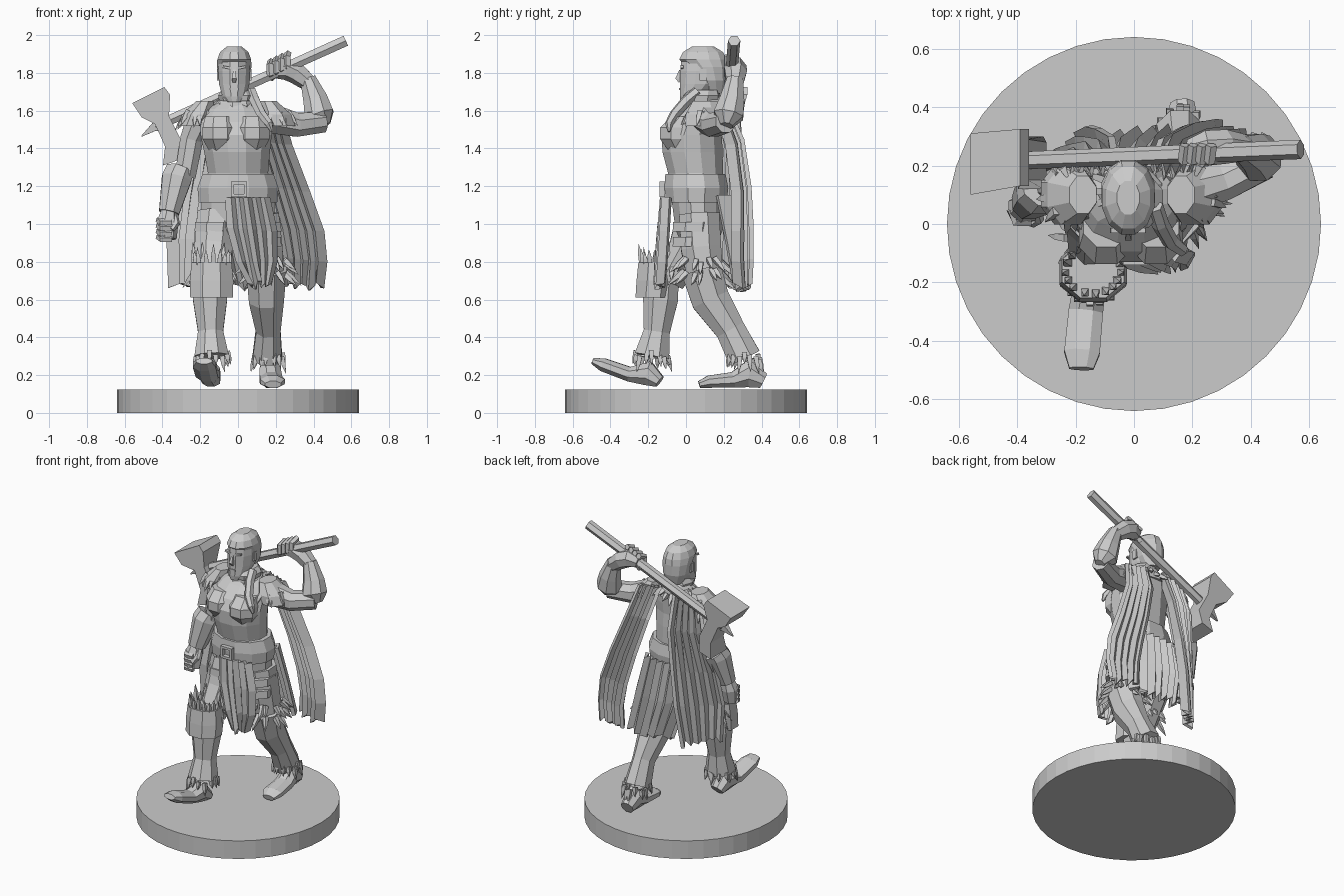
import bpy, bmesh, math, random
from mathutils import Vector as V

random.seed(4)


def finish(name, bm):
    bmesh.ops.recalc_face_normals(bm, faces=bm.faces[:])
    me = bpy.data.meshes.new(name)
    bm.to_mesh(me)
    bm.free()
    ob = bpy.data.objects.new(name, me)
    bpy.context.collection.objects.link(ob)
    return ob


def skin(bm, rings):
    """Bridge successive vertex rings and cap both ends."""
    n = len(rings[0])
    for a, b in zip(rings, rings[1:]):
        for k in range(n):
            bm.faces.new((a[k], a[(k + 1) % n], b[(k + 1) % n], b[k]))
    bm.faces.new(rings[0])
    bm.faces.new(rings[-1])


def add_tube(bm, pts, n=8):
    """Loft of ellipses along a path: points are (x, y, z, ru[, rv])."""
    ctr = [V(p[:3]) for p in pts]
    d = (ctr[-1] - ctr[0]).normalized()
    ref = V((0, 0, 1)) if abs(d.y) > 0.75 else V((0, 1, 0))
    rings = []
    for i, p in enumerate(pts):
        t = (ctr[min(i + 1, len(pts) - 1)] - ctr[max(i - 1, 0)]).normalized()
        u = ref.cross(t).normalized()
        v = t.cross(u)
        rings.append([bm.verts.new(ctr[i] + u * p[3] * math.cos(a) + v * p[-1] * math.sin(a))
                      for a in (2 * math.pi * (k + 0.5) / n for k in range(n))])
    skin(bm, rings)


def tube(name, pts, n=8):
    bm = bmesh.new()
    add_tube(bm, pts, n)
    return finish(name, bm)


def loft(name, rings, n=10):
    """Horizontal ellipses stacked upward: rings are (z, x, y, rx, ry)."""
    bm = bmesh.new()
    skin(bm, [[bm.verts.new((x + rx * math.cos(a), y + ry * math.sin(a), z))
               for a in (2 * math.pi * (k + 0.5) / n for k in range(n))] for z, x, y, rx, ry in rings])
    return finish(name, bm)


def cloth(name, rows, cols=10, depth=0.022, hem=0.025, bow=0.0):
    """Pleated hanging panel; rows are (left point, right point)."""
    bm = bmesh.new()
    grid = []
    drift = [random.uniform(.5, 1.3) for _ in range(cols + 1)]
    for r, (a, b) in enumerate(rows):
        a, b = V(a), V(b)
        nrm = (b - a).cross(V((0, 0, 1))).normalized()
        line = []
        for c in range(cols + 1):
            f = c / cols
            fold = depth * drift[c] * (1 if c % 2 else -1)
            p = a.lerp(b, f) + nrm * (fold + bow * math.sin(math.pi * f))
            if r == len(rows) - 1:
                p.z += random.uniform(-hem, hem)
            line.append(bm.verts.new(p))
        grid.append(line)
    for a, b in zip(grid, grid[1:]):
        for c in range(cols):
            bm.faces.new((a[c], a[c + 1], b[c + 1], b[c]))
    m = finish(name, bm).modifiers.new("thickness", 'SOLIDIFY')
    m.thickness = 0.025
    m.offset = 0


def fur(name, c, rx, ry, count, length, out, rise, spread=0.02):
    """Ring of pointed tufts leaning outward and up or down."""
    bm = bmesh.new()
    for i in range(count):
        a = 2 * math.pi * (i + random.uniform(-.3, .3)) / count
        p = V((c[0] + rx * math.cos(a), c[1] + ry * math.sin(a), c[2] + random.uniform(-spread, spread)))
        q = p + V((math.cos(a) * out, math.sin(a) * out, rise)).normalized() * length * random.uniform(.7, 1.2)
        add_tube(bm, [(*p, .018), (*p.lerp(q, .5), .015), (*q, .001)], 4)
    return finish(name, bm)


def block(name, loc, size, rot=(0, 0, 0)):
    bpy.ops.mesh.primitive_cube_add(size=1, location=loc, rotation=rot)
    bpy.context.object.name, bpy.context.object.scale = name, size


# Round base
bpy.ops.mesh.primitive_cylinder_add(vertices=40, radius=0.64, depth=0.125, location=(0, 0, 0.0625))
bpy.context.object.name = "base"

# Torso, chest, neck
loft("torso", [(.88, 0, .07, .13, .09), (.97, 0, .07, .20, .13), (1.12, 0, .06, .20, .14),
               (1.27, 0, .05, .165, .15), (1.38, -.005, .035, .18, .165), (1.47, -.01, .03, .195, .165),
               (1.54, -.01, .05, .20, .15), (1.61, -.01, .09, .16, .115), (1.66, -.01, .1, .07, .08)], 12)
for s in (-1, 1):
    loft("breast_plate", [(1.39, s * .08 - .01, -.02, .07, .08), (1.45, s * .085 - .01, -.04, .1, .105),
                          (1.51, s * .085 - .01, -.04, .1, .105), (1.57, s * .085 - .01, 0, .085, .085)], 8)
loft("neck", [(1.58, -.01, .1, .075, .075), (1.73, -.02, .09, .06, .065)], 8)
loft("collar", [(1.59, -.01, .1, .13, .12), (1.64, -.01, .1, .11, .11), (1.68, -.01, .1, .075, .085)], 9)

# Head, hair and face
loft("head", [(1.645, -.02, .005, .035, .035), (1.675, -.02, .035, .065, .07), (1.74, -.02, .075, .083, .11),
              (1.81, -.02, .085, .088, .12), (1.86, -.02, .09, .085, .12), (1.91, -.02, .095, .06, .09)], 12)
loft("hair", [(1.69, -.02, .15, .05, .05), (1.76, -.02, .135, .085, .085), (1.83, -.02, .115, .094, .108),
              (1.87, -.02, .09, .093, .13), (1.91, -.02, .09, .078, .11), (1.94, -.02, .09, .04, .06)], 12)
tube("nose", [(-.02, -.03, 1.815, .008), (-.02, -.045, 1.77, .016), (-.02, -.03, 1.755, .014)], 4)
block("mouth", (-.02, -.03, 1.715), (.045, .012, .012))
for s in (-1, 1):
    block("brow", (-.02 + s * .036, -.022, 1.828), (.05, .016, .012), (0, -s * .2, 0))
    block("ear", (-.02 + s * .083, .09, 1.79), (.018, .035, .06))

# Belt and buckle
loft("belt", [(1.115, 0, .055, .215, .165), (1.19, 0, .055, .222, .175), (1.265, 0, .05, .195, .165)], 12)
for dx, dz, w, h in ((-.035, 0, .016, .075), (.035, 0, .016, .075), (0, .033, .085, .016), (0, -.033, .085, .016)):
    block("buckle", (.005 + dx, -.125, 1.185 + dz), (w, .03, h))

# Forward leg
tube("front_thigh", [(-.11, .06, 1.05, .115), (-.13, .01, .87, .11), (-.14, -.09, .7, .09)])
tube("front_shin", [(-.145, -.12, .74, .09), (-.148, -.135, .6, .098, .1), (-.145, -.155, .43, .072, .075),
                    (-.14, -.18, .3, .098, .1)])
tube("front_boot", [(-.18, -.495, .275, .045, .018), (-.178, -.44, .255, .066, .038), (-.165, -.3, .205, .064, .042),
                    (-.15, -.2, .21, .06, .07), (-.14, -.14, .165, .05, .035)])
loft("knee_guard", [(.61, -.14, -.175, .122, .1), (.7, -.14, -.165, .125, .105), (.795, -.14, -.16, .115, .1)], 8)
fur("knee_fur", (-.14, -.16, .78), .09, .075, 16, .1, .15, 1)
fur("thigh_fur_front", (-.14, -.06, .76), .09, .09, 12, .1, .6, -.8)
fur("cuff_fur_front", (-.14, -.18, .31), .085, .085, 15, .075, .25, -1)

# Trailing leg
tube("back_thigh", [(.11, .07, 1.05, .115), (.13, .08, .87, .115), (.15, .11, .66, .1)])
tube("back_shin", [(.15, .08, .76, .115), (.15, .13, .6, .1, .11), (.16, .235, .44, .07, .085),
                   (.155, .31, .29, .085, .095)])
tube("back_boot", [(.185, .07, .15, .045, .02), (.183, .12, .165, .07, .035), (.175, .25, .175, .065, .045),
                   (.17, .33, .21, .06, .08), (.165, .41, .17, .045, .045)])
for i in range(2):
    fur("thigh_fur_back", (.16, .085, .8 - .06 * i), .095, .095, 14, .11, .8, -.7)
fur("cuff_fur_back", (.16, .31, .3), .075, .08, 15, .08, .25, -1)

# Thigh wraps
for s in (-1, 1):
    for z in (.88, .96):
        loft("thigh_wrap", [(z, s * .125, .04, .113, .12), (z + .05, s * .12, .045, .117, .122)], 8)

# Lowered arm with bracer
tube("right_upper_arm", [(-.19, .11, 1.58, .08), (-.245, .13, 1.45, .066), (-.28, .13, 1.25, .06)])
tube("right_bracer", [(-.31, .13, 1.28, .08), (-.325, .11, 1.24, .085), (-.365, .07, 1.06, .058)])
tube("right_hand", [(-.365, .07, 1.08, .04), (-.375, .055, 1.01, .06, .055), (-.375, .04, .92, .05, .045)], 7)

# Raised arm with bracer
tube("left_upper_arm", [(.17, .11, 1.56, .085), (.31, .145, 1.525, .068), (.45, .21, 1.54, .06)])
tube("left_bracer", [(.46, .215, 1.52, .035), (.43, .225, 1.575, .085), (.41, .245, 1.66, .07), (.37, .26, 1.77, .045)])
tube("left_hand", [(.385, .26, 1.74, .045), (.31, .265, 1.8, .06), (.25, .26, 1.825, .062), (.19, .25, 1.81, .04)], 7)

# Fingers of both fists
for i in range(4):
    f = .03 * i
    tube("left_finger", [(.18 + f, .27, 1.775 + f * .45, .02), (.17 + f, .215, 1.795 + f * .45, .02),
                         (.17 + f, .215, 1.84 + f * .45, .02), (.175 + f, .27, 1.86 + f * .45, .02)], 5)
    z = 1.02 - .03 * i
    tube("right_finger", [(-.42, .05, z, .018), (-.405, .01, z - .01, .019), (-.35, .01, z - .01, .018)], 5)
tube("right_thumb", [(-.335, .06, 1.05, .018), (-.325, .015, 1.0, .018), (-.35, 0, .97, .014)], 5)

# Shoulder plates with fur mantle
for s, cx in ((-1, -.205), (1, .19)):
    loft("shoulder_plate", [(1.52, cx + s * .035, .1, .085, .11), (1.58, cx + s * .01, .1, .088, .11),
                            (1.65, cx - s * .03, .1, .05, .07)], 8)
    fur("mantle_fur", (cx + s * .01, .1, 1.58), .07, .08, 14, .085, .7, -1)
fur("collar_fur", (-.01, .12, 1.64), .09, .09, 16, .07, 1, -.7)

# Scarf wrap and its end over the chest
loft("scarf_wrap", [(1.65, 0, .08, .1, .1), (1.68, 0, .08, .105, .105), (1.71, -.005, .09, .08, .085)], 9)
tube("scarf", [(.07, .06, 1.7, .03), (.09, .0, 1.65, .03), (.125, -.06, 1.58, .028), (.165, -.09, 1.53, .022),
               (.18, -.09, 1.49, .008)], 6)

# Split cape, back skirt and loincloth
cloth("cape_left", [((.06, .19, 1.64), (.22, .17, 1.62)), ((.09, .28, 1.45), (.27, .24, 1.42)),
                    ((.16, .32, 1.2), (.365, .27, 1.17)), ((.22, .335, .98), (.44, .27, .96)),
                    ((.25, .335, .82), (.455, .27, .8)), ((.25, .325, .66), (.44, .28, .67))])
cloth("cape_right", [((-.24, .17, 1.62), (-.06, .2, 1.64)), ((-.28, .2, 1.42), (-.07, .28, 1.42)),
                     ((-.33, .14, 1.15), (-.11, .31, 1.15)), ((-.36, .11, .92), (-.14, .32, .92)),
                     ((-.35, .12, .67), (-.18, .3, .65))])
cloth("back_skirt", [((-.16, .19, 1.15), (.18, .19, 1.15)), ((-.16, .24, .9), (.22, .24, .9)),
                     ((-.1, .28, .68), (.25, .28, .65))], 13, bow=-.03)
cloth("loincloth", [((-.06, -.11, 1.14), (.16, -.1, 1.14)), ((-.05, -.13, .98), (.2, -.11, .96)),
                    ((0, -.145, .8), (.2, -.12, .8)), ((.06, -.155, .68), (.17, -.13, .67))], 10, .016)

# Axe handle
tube("axe_handle", [(-.44, .215, 1.515, .03), (.57, .255, 1.97, .033)], 6)

# Axe head: side outline of (x, z, near y, far y)
outline = [(-.56, 1.64, .10, .31), (-.39, 1.725, .13, .325), (-.36, 1.685, .13, .325), (-.365, 1.57, .15, .29),
           (-.30, 1.44, .15, .28), (-.31, 1.34, .12, .30), (-.397, 1.31, .12, .30), (-.386, 1.41, .14, .28),
           (-.44, 1.53, .15, .28), (-.51, 1.565, .11, .3)]
bm = bmesh.new()
skin(bm, [[bm.verts.new((x, a, z)) for x, z, a, b in outline], [bm.verts.new((x, b, z)) for x, z, a, b in outline]])
finish("axe_head", bm)
tube("axe_spike", [(-.42, .215, 1.53, .04), (-.51, .21, 1.465, .004)], 4)
